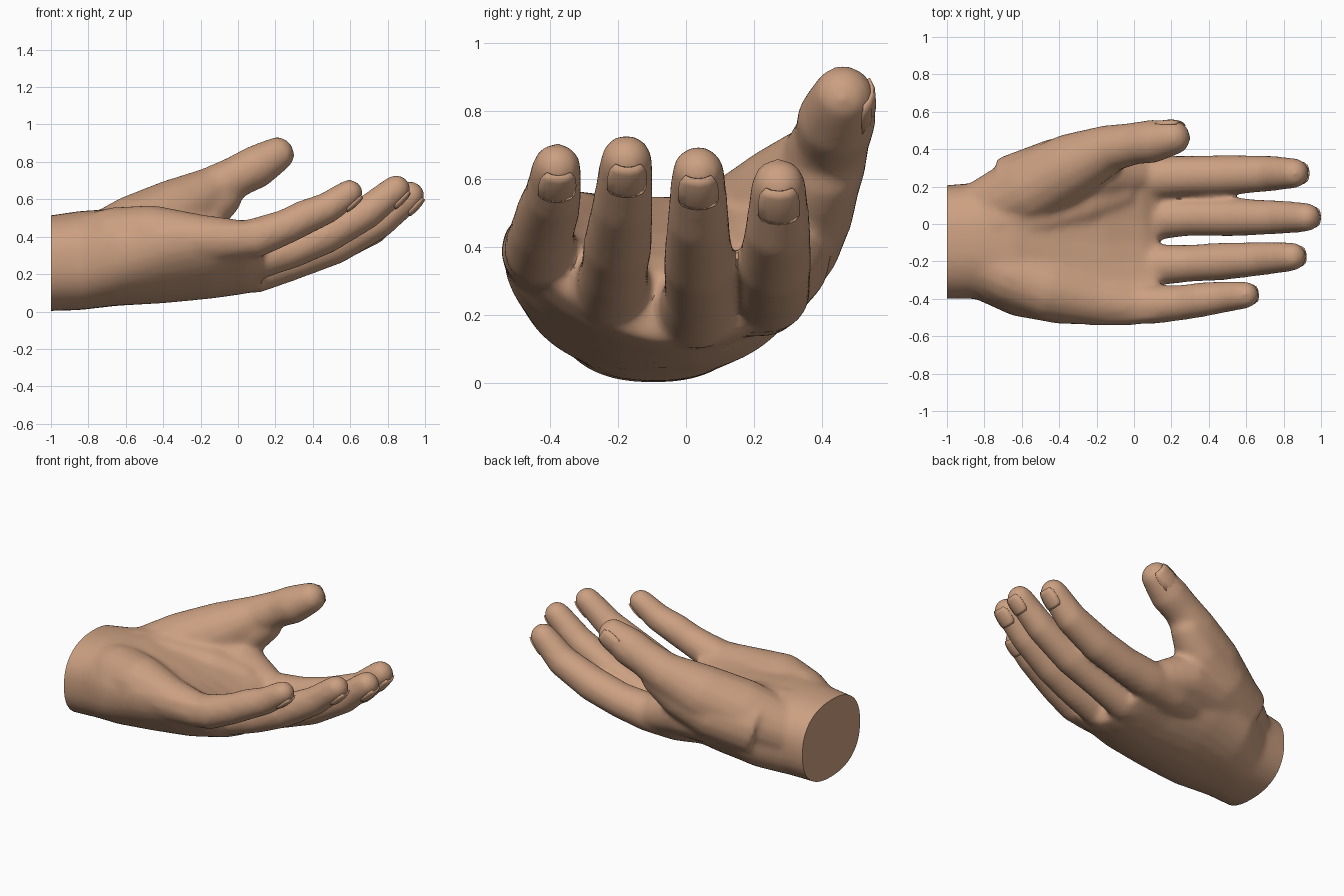
import bpy, bmesh, math
from mathutils import Vector

if "Cube" in bpy.data.objects:
    bpy.data.objects.remove(bpy.data.objects["Cube"])

skin = bpy.data.materials.new("skin")
skin.diffuse_color = (0.60, 0.35, 0.22, 1)
skin.use_nodes = True
skin.node_tree.nodes["Principled BSDF"].inputs["Base Color"].default_value = skin.diffuse_color
SIDES = 16


def loft(bm, rings):
    """Skin a list of point rings and close both ends."""
    vr = [[bm.verts.new(p) for p in r] for r in rings]
    n = len(vr[0])
    for a, b in zip(vr, vr[1:]):
        for i in range(n):
            j = (i + 1) % n
            bm.faces.new((a[i], a[j], b[j], b[i]))
    bm.faces.new(vr[0][::-1])
    bm.faces.new(vr[-1])


def ring(c, t, r):
    side = Vector((0, 1, 0)) - t * t.y
    side.normalize()
    up = t.cross(side)
    return [c + r * (side * math.cos(a) + up * math.sin(a))
            for a in (2 * math.pi * i / SIDES for i in range(SIDES))]


def tube(bm, path):
    """Tapered round limb along (x, y, z, radius) stations with a domed tip."""
    pts = [Vector(p[:3]) for p in path]
    rad = [p[3] for p in path]
    rings = []
    for i, c in enumerate(pts):
        t = (pts[min(i + 1, len(pts) - 1)] - pts[max(i - 1, 0)]).normalized()
        rings.append(ring(c, t, rad[i]))
    for d, k in ((0.55, 0.88), (0.88, 0.6), (1.05, 0.2)):
        rings.append(ring(pts[-1] + t * rad[-1] * d, t, rad[-1] * k))
    loft(bm, rings)


def spow(v, e):
    return math.copysign(abs(v) ** e, v)


bm = bmesh.new()

# wrist and palm: x, y centre, half width, z centre, half thickness, tilt, bow
sections = [(-1.1, -.1, .30, .25, .25, 0, 0),
            (-.85, -.09, .31, .272, .265, 0, 0),
            (-.65, -.08, .41, .29, .26, 0, .02),
            (-.40, -.08, .455, .272, .228, 0, .10),
            (-.15, -.10, .44, .255, .187, -.02, .13),
            (.05, -.09, .435, .235, .137, -.05, .15),
            (.13, -.09, .42, .225, .10, -.08, .17)]
rings = []
for x, yc, hw, zc, th, tilt, bow in sections:
    r = []
    for i in range(32):
        a = 2 * math.pi * i / 32
        u = spow(math.cos(a), .85)
        r.append((x, yc + hw * u, zc + tilt * u + bow * u * u + th * spow(math.sin(a), .85)))
    rings.append(r)
loft(bm, rings)

# heel of the hand below the little finger
tube(bm, [(-.85, -.16, .33, .18), (-.65, -.27, .38, .18), (-.45, -.35, .40, .17),
          (-.2, -.41, .385, .135), (0, -.435, .385, .108)])
# web between thumb and index finger
tube(bm, [(-.6, .14, .34, .2), (-.35, .23, .38, .19), (-.15, .27, .36, .155), (0, .26, .30, .12)])
tube(bm, [(-.65, .17, .36, .2), (-.4, .29, .43, .175), (-.2, .36, .52, .14), (-.1, .40, .60, .115)])
# soft fill in the hollow between thumb pad and palm
tube(bm, [(-.75, .0, .36, .19), (-.5, .06, .36, .19), (-.25, .12, .36, .15), (-.1, .16, .33, .12)])

# fingers and thumb, root to tip
digits = {
    "index": [(-.35, .17, .27, .12), (-.1, .225, .255, .12), (.1, .248, .27, .118), (.3, .258, .30, .108),
              (.5, .262, .355, .108), (.72, .27, .455, .097), (.85, .272, .575, .083)],
    "middle": [(-.3, .0, .20, .10), (-.1, .02, .205, .11), (.1, .03, .215, .117), (.3, .036, .27, .1),
               (.52, .036, .355, .103), (.76, .036, .485, .092), (.915, .036, .615, .08)],
    "ring": [(-.3, -.17, .26, .10), (-.1, -.2, .265, .105), (.1, -.22, .28, .113), (.3, -.21, .335, .1),
             (.47, -.2, .41, .102), (.69, -.185, .53, .09), (.84, -.175, .65, .079)],
    "little": [(-.3, -.38, .35, .10), (-.1, -.41, .36, .105), (.1, -.43, .395, .107), (.26, -.42, .455, .095),
               (.36, -.405, .505, .094), (.48, -.39, .555, .085), (.59, -.38, .63, .075)],
    "thumb": [(-.8, .07, .32, .17), (-.55, .19, .425, .2), (-.32, .315, .54, .178), (-.13, .405, .652, .128),
              (.0, .43, .725, .113), (.1, .442, .775, .117), (.2, .46, .835, .097)],
}
for path in digits.values():
    tube(bm, path)

bmesh.ops.recalc_face_normals(bm, faces=bm.faces)
raw = bpy.data.meshes.new("hand_raw")
bm.to_mesh(raw)
bm.free()
hand = bpy.data.objects.new("hand", raw)
bpy.context.collection.objects.link(hand)

# fuse the parts into one soft skin
m = hand.modifiers.new("fuse", 'REMESH')
m.mode, m.voxel_size = 'VOXEL', 0.015
m = hand.modifiers.new("soften", 'SMOOTH')
m.factor, m.iterations = 0.5, 16
dg = bpy.context.evaluated_depsgraph_get()
fused = bpy.data.meshes.new_from_object(hand.evaluated_get(dg))
hand.modifiers.clear()

# flat cut at the wrist
bm = bmesh.new()
bm.from_mesh(fused)
bmesh.ops.bisect_plane(bm, geom=bm.verts[:] + bm.edges[:] + bm.faces[:],
                       plane_co=(-1, 0, 0), plane_no=(-1, 0, 0), clear_outer=True)
bmesh.ops.holes_fill(bm, edges=[e for e in bm.edges if e.is_boundary], sides=0)
bm.to_mesh(fused)
bm.free()
hand.data = fused


def nail(name, path, back):
    """Curved plate wrapped on the back of the last joint."""
    a, b = Vector(path[-2][:3]), Vector(path[-1][:3])
    t = (b - a).normalized()
    n = (back - t * back.dot(t)).normalized()
    s = t.cross(n)
    r = path[-1][3]
    bm = bmesh.new()
    rows = []
    for d, k, w in ((-.8, 1.0, .6), (-.6, 1.03, .75), (-.1, 1.0, .8), (.35, .92, .8), (.65, .8, .65)):
        rows.append([bm.verts.new(b + t * r * d + r * k * (n * math.cos(w * q) + s * math.sin(w * q)))
                     for q in (-1, -.5, 0, .5, 1)])
    for p, q in zip(rows, rows[1:]):
        for i in range(4):
            bm.faces.new((p[i], p[i + 1], q[i + 1], q[i]))
    bmesh.ops.recalc_face_normals(bm, faces=bm.faces)
    me = bpy.data.meshes.new(name)
    bm.to_mesh(me)
    bm.free()
    ob = bpy.data.objects.new(name, me)
    bpy.context.collection.objects.link(ob)
    sol = ob.modifiers.new("thickness", 'SOLIDIFY')
    sol.thickness, sol.offset = 0.009, 0
    return ob


parts = [hand]
for name, path in digits.items():
    back = Vector((0, 1, -.15)) if name == "thumb" else Vector((0, 0, -1))
    parts.append(nail(name + "_nail", path, back))

for ob in parts:
    ob.data.materials.clear()
    ob.data.materials.append(skin)
    bpy.ops.object.select_all(action='DESELECT')
    ob.select_set(True)
    bpy.context.view_layer.objects.active = ob
    bpy.ops.object.shade_smooth_by_angle(angle=math.radians(40))
